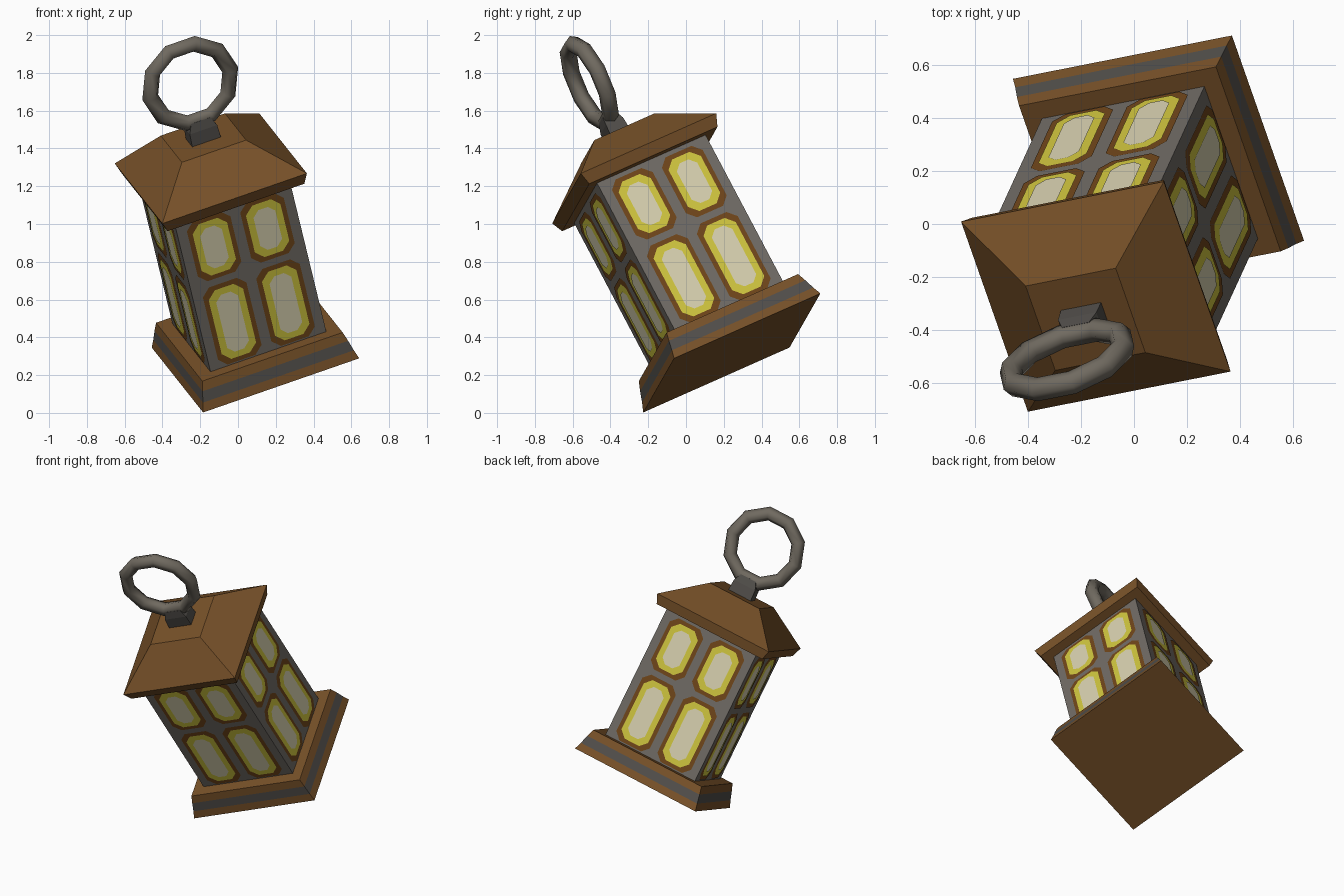
import bpy, bmesh, math
from mathutils import Matrix, Vector

if "Cube" in bpy.data.objects:
    bpy.data.objects.remove(bpy.data.objects["Cube"])

# Lantern tilt: its own right, back and up axes, placed at the base centre
up = Vector((-0.2095, -0.4575, 0.865)).normalized()
right = Vector((0.93, 0.184, 0.322))
right = (right - up * right.dot(up)).normalized()
back = up.cross(right)
TILT = Matrix.Translation((0.0925, 0.2425, 0.3175)) @ Matrix((right, back, up)).transposed().to_4x4()


def colour(name, r, g, b):
    m = bpy.data.materials.new(name)
    lin = [((c / 255 + 0.055) / 1.055) ** 2.4 for c in (r, g, b)]
    m.diffuse_color = (*lin, 1)
    m.use_nodes = True
    m.node_tree.nodes["Principled BSDF"].inputs["Base Color"].default_value = m.diffuse_color
    return m


WOOD = colour("brown wood", 118, 80, 40)
TRIM = colour("dark brown trim", 112, 70, 26)
IRON = colour("grey iron", 112, 107, 101)
DARK = colour("dark grey iron", 80, 77, 73)
RING = colour("warm grey ring", 112, 106, 96)
YELLOW = colour("yellow glass", 208, 198, 62)
PALE = colour("pale glow", 216, 209, 176)


def add_object(name, bm, mats):
    me = bpy.data.meshes.new(name)
    bm.to_mesh(me)
    bm.free()
    for m in mats:
        me.materials.append(m)
    ob = bpy.data.objects.new(name, me)
    ob.matrix_world = TILT
    bpy.context.collection.objects.link(ob)
    return ob


def tower(name, levels, mats, bands=None):
    """Stack of rectangles (half width, half depth, height) joined by side faces."""
    bm = bmesh.new()
    rows = [[bm.verts.new((sx * a, sy * b, z)) for sx, sy in
             ((-1, -1), (1, -1), (1, 1), (-1, 1))] for a, b, z in levels]
    bm.faces.new(rows[0][::-1])
    bm.faces.new(rows[-1])
    for i in range(len(rows) - 1):
        for k in range(4):
            j = (k + 1) % 4
            f = bm.faces.new((rows[i][k], rows[i][j], rows[i + 1][j], rows[i + 1][k]))
            f.material_index = bands[i] if bands else 0
    return add_object(name, bm, mats)


# Base with a painted iron band
tower("base", [(0.445, 0.445, 0), (0.43, 0.43, 0.048), (0.415, 0.415, 0.105), (0.4, 0.4, 0.155)],
      [WOOD, DARK], [0, 1, 0])
# Lantern body
BODY = 0.33
tower("body", [(BODY, BODY, 0.15), (BODY, BODY, 1.08)], [IRON])
# Roof with bevelled eave and flat top
tower("roof", [(0.39, 0.39, 1.065), (0.412, 0.412, 1.13), (0.183, 0.183, 1.317)], [WOOD])
# Ring mount
tower("ring_mount", [(0.082, 0.056, 1.31), (0.078, 0.052, 1.39), (0.055, 0.04, 1.44)], [DARK])


# Window panes: stacked thin octagons on all four sides
def panes(name, mat, grow, cut, lift):
    bm = bmesh.new()
    for side in range(4):
        rot = Matrix.Rotation(side * math.pi / 2, 3, 'Z')
        for cx in (-0.152, 0.152):
            for z0, z1 in ((0.19, 0.61), (0.70, 1.015)):
                w, h, cz = 0.098 + grow, (z1 - z0) / 2 + grow, (z0 + z1) / 2
                pts = [(w - cut, -h), (w, cut - h), (w, h - cut), (w - cut, h)]
                pts += [(-x, -y) for x, y in pts]
                bm.faces.new([bm.verts.new(rot @ Vector((cx + x, -BODY - lift, cz + y)))
                              for x, y in pts])
    add_object(name, bm, [mat])


panes("window_borders", TRIM, 0.026, 0.045, 0.003)
panes("window_glass", YELLOW, 0.0, 0.045, 0.006)
panes("window_glow", PALE, -0.036, 0.035, 0.009)

# Hanging ring
bpy.ops.mesh.primitive_torus_add(major_segments=10, minor_segments=6,
                                 major_radius=0.228, minor_radius=0.045)
ring = bpy.context.object
ring.name = "hanging_ring"
ring.data.materials.append(RING)
ring.matrix_world = TILT @ Matrix.Translation((0, 0, 1.65)) @ Matrix.Rotation(math.pi / 2, 4, 'X')
for p in ring.data.polygons:
    p.use_smooth = True
